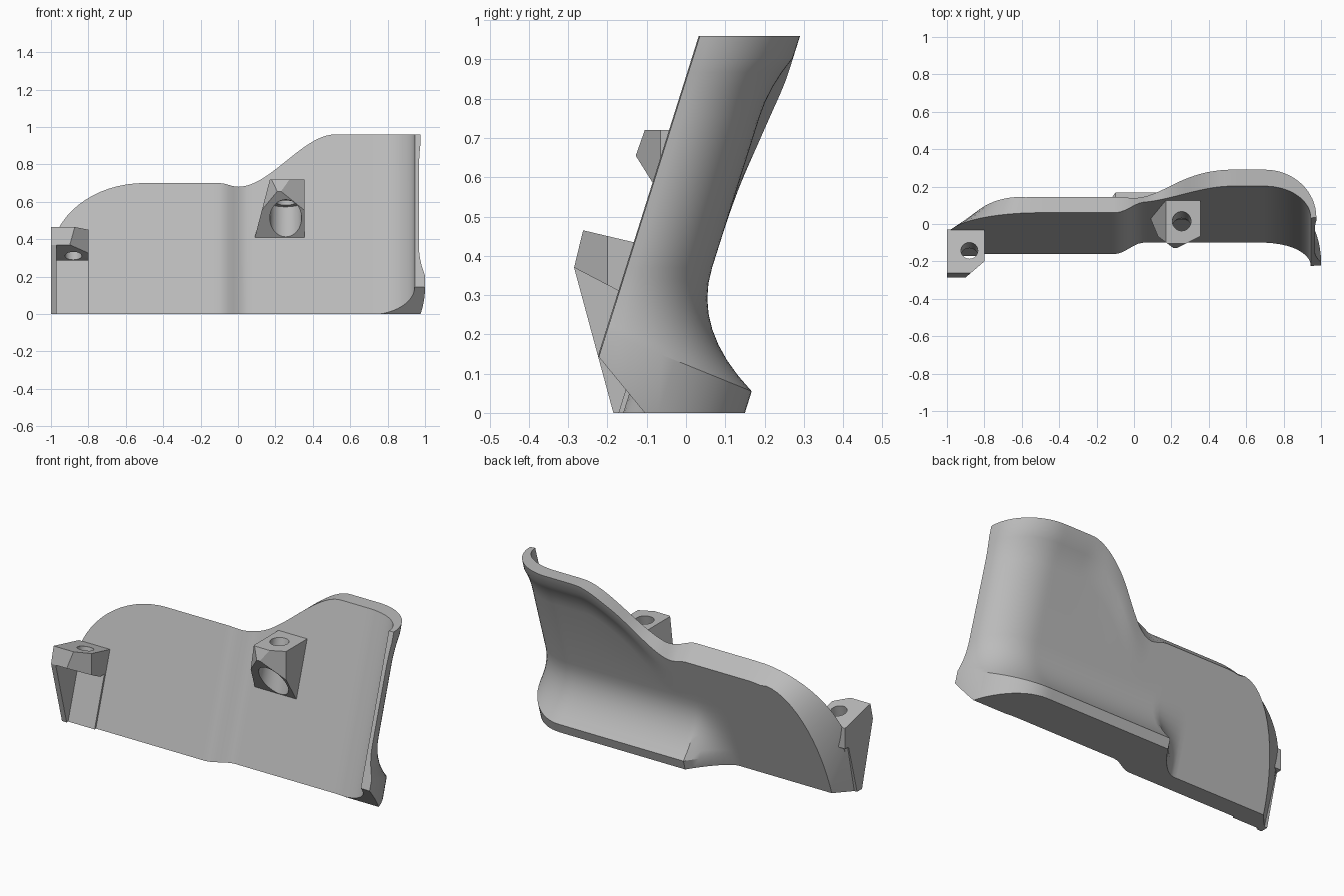
import bpy, bmesh, math
from mathutils import Vector

if "Cube" in bpy.data.objects:
    bpy.data.objects.remove(bpy.data.objects["Cube"], do_unlink=True)

LEAN = 0.315  # backward lean of the plate, y per z

grey = bpy.data.materials.new("light grey")
grey.use_nodes = True
grey.diffuse_color = (0.5, 0.5, 0.5, 1)
grey.node_tree.nodes["Principled BSDF"].inputs["Base Color"].default_value = (0.5, 0.5, 0.5, 1)


def smooth(a, b, x):
    t = max(0.0, min(1.0, (x - a) / (b - a)))
    return t * t * (3 - 2 * t)


def finish(bm, name):
    bmesh.ops.recalc_face_normals(bm, faces=bm.faces)
    mesh = bpy.data.meshes.new(name)
    bm.to_mesh(mesh)
    bm.free()
    mesh.materials.append(grey)
    obj = bpy.data.objects.new(name, mesh)
    bpy.context.collection.objects.link(obj)
    return obj


def prism(name, profile, x0, x1, slant=0.0, cuts=()):
    """Extrude a (y, z) profile along x; slant moves the x0 side with height."""
    bm = bmesh.new()
    z0 = min(z for y, z in profile)
    a = [bm.verts.new((x0 + slant * (z - z0), y, z)) for y, z in profile]
    b = [bm.verts.new((x1, y, z)) for y, z in profile]
    bm.faces.new(a)
    bm.faces.new(b[::-1])
    for i in range(len(a)):
        j = (i + 1) % len(a)
        bm.faces.new((a[i], b[i], b[j], a[j]))
    for point, normal in cuts:
        geom = bm.verts[:] + bm.edges[:] + bm.faces[:]
        bmesh.ops.bisect_plane(bm, geom=geom, plane_co=point, plane_no=normal, clear_outer=True)
        bmesh.ops.holes_fill(bm, edges=[e for e in bm.edges if e.is_boundary], sides=0)
    return finish(bm, name)


def rod(centre, axis, radius, depth):
    bm = bmesh.new()
    bmesh.ops.create_cone(bm, cap_ends=True, segments=32, radius1=radius, radius2=radius, depth=depth)
    turn = Vector((0, 0, 1)).rotation_difference(Vector(axis)).to_matrix().to_4x4()
    bmesh.ops.transform(bm, matrix=turn, verts=bm.verts)
    bmesh.ops.translate(bm, vec=centre, verts=bm.verts)
    return finish(bm, "cutter")


def carve(obj, cutter):
    mod = obj.modifiers.new("cut", 'BOOLEAN')
    mod.operation = 'DIFFERENCE'
    mod.solver = 'EXACT'
    mod.object = cutter
    cutter.hide_render = True
    bpy.context.view_layer.update()
    result = obj.evaluated_get(bpy.context.evaluated_depsgraph_get())
    mesh = bpy.data.meshes.new_from_object(result)
    obj.modifiers.clear()
    obj.data = mesh
    bpy.data.objects.remove(cutter, do_unlink=True)


# Outline of the plate
def front_top(x):
    if x < -0.5:
        return 0.3 + 0.4 * math.sqrt(max(0, 1 - ((x + 0.5) / 0.5) ** 2))
    return 0.7 - 0.02 * smooth(-0.1, 0, x) + 0.28 * smooth(0, 0.52, x)


def back_top(x, xb):
    if xb < -0.6:
        return max(0.03, 0.62 * math.sqrt(max(0, 1 - ((xb + 0.6) / 0.3) ** 2)))
    return front_top(x) - 0.08 * (1 - smooth(0, 0.3, x))


def plate_section(x, angle):
    """Closed cross-section at one station; angle runs round the forward curl."""
    s, c = math.sin(angle), math.cos(angle)
    xf, yf = x + 0.245 * s, -0.16 + 0.06 * smooth(-0.1, 0.05, x) - 0.17 * (1 - c)
    xb = -0.5 + (x + 0.5) * 0.8 if x < -0.5 else x
    top = back_top(x, xb)
    xb, yb = xb + 0.267 * s, -0.05 - 0.217 * (1 - c)
    fade = max(0, min(1, (x + 0.3) / 0.2)) ** 1.5
    lip = smooth(0, 0.4, x)
    k = min(1, top / 0.6)
    rim = 0.055 + 0.15 * (1 - c)
    # back rows: height, foot flare, top lip flare
    rows = [(0, 1, 0)]
    rows += [(k * (rim + (0.37 - rim) * q / 8), (1 - q / 8) ** 2, 0) for q in range(9)]
    rows += [(top - k * (0.205 - 0.15 * q / 4), 0, (q / 4) ** 2) for q in range(5)]
    rows += [(top, 0, 1)]
    ring = [(xf, yf, 0), (xf, yf + LEAN * front_top(x), front_top(x))]
    for z, foot, up in reversed(rows):
        ring.append((xb + s * (0.033 * foot + 0.008 * up),
                     yb + LEAN * z + c * (0.2 * foot * fade + 0.038 * up * lip), z))
    return ring


# Curled plate with flared foot and top lip
stations = [(-0.5 - 0.5 * math.cos(math.pi / 2 * i / 16), 0) for i in range(16)]
stations += [(-0.5 + 1.2 * i / 48, 0) for i in range(49)]
stations += [(0.7, math.pi / 2 * i / 16) for i in range(1, 17)]
bm = bmesh.new()
rings = [[bm.verts.new(p) for p in plate_section(*st)] for st in stations]
for r, q in zip(rings, rings[1:]):
    for i in range(len(r)):
        j = (i + 1) % len(r)
        bm.faces.new((r[i], r[j], q[j], q[i]))
bm.faces.new(rings[0])
bm.faces.new(rings[-1][::-1])
plate = finish(bm, "curled_plate")
carve(plate, prism("cutter", [(-0.105, 0), (-0.22, 0.14), (-0.4, 0.36), (-0.5, -0.1), (-0.023, -0.1)], 0.5, 1.1))

# Left screw block, with its side wall and raised seat
block = prism("left_screw_block",
              [(-0.285, 0.37), (-0.262, 0.465), (-0.03, 0.41), (-0.03, 0.29), (-0.12, 0.285), (-0.17, 0.31)],
              -1, -0.8, cuts=[((-0.8, -0.2, 0), (0.65, -0.76, 0))])
carve(block, rod((-0.88, -0.155, 0.38), (0, 0.22, 0.97), 0.045, 0.6))
wall = prism("left_side_wall", [(-0.185, 0), (-0.285, 0.37), (-0.04, 0.37), (-0.14, 0)], -1, -0.97)
seat = prism("left_screw_seat", [(-0.172, 0), (-0.075, 0.31), (-0.04, 0.31), (-0.14, 0)], -0.98, -0.8)

# Middle screw block with hole and open pocket for the screw head
pad = prism("middle_screw_block", [(0.15, 0.72), (-0.105, 0.72), (-0.128, 0.655), (0.025, 0.41), (0.05, 0.41)],
            0.09, 0.355, slant=0.26,
            cuts=[((0.23, -0.128, 0), (0.45, -0.9, 0)), ((0.21, -0.128, 0), (-0.6, -0.8, 0))])
axis = Vector((0, 0.25, 0.97)).normalized()
top_hole = Vector((0.255, 0.015, 0.72))
carve(pad, rod(top_hole, axis, 0.05, 0.6))
carve(pad, rod(top_hole - axis * 0.33, axis, 0.085, 0.4))

# Smooth curved surfaces, keep the edges crisp
bpy.ops.object.select_all(action='DESELECT')
for obj in (plate, block, wall, seat, pad):
    obj.select_set(True)
    bpy.context.view_layer.objects.active = obj
bpy.ops.object.shade_smooth_by_angle(angle=math.radians(30))
